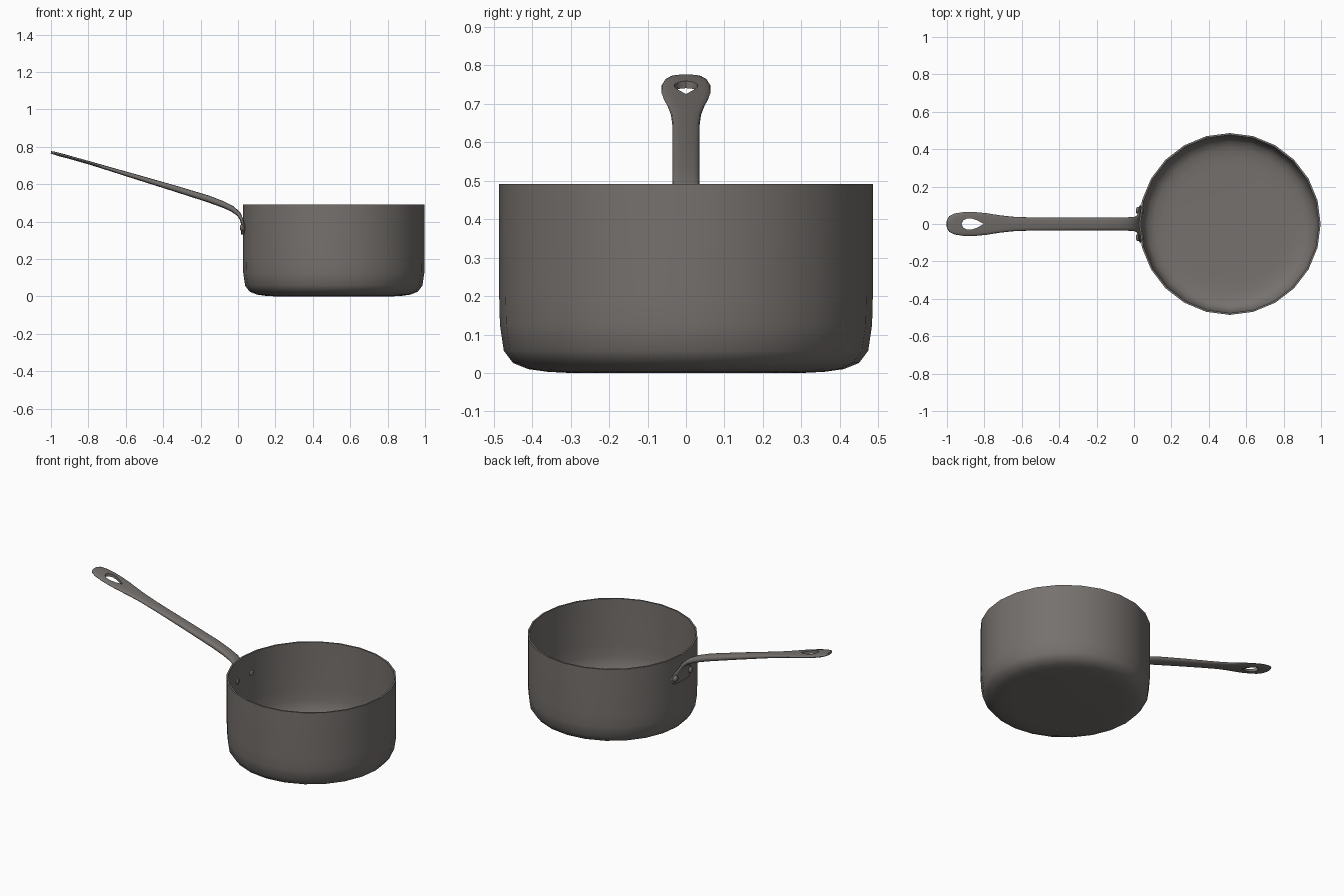
import bpy, bmesh, math
from mathutils import Vector

if "Cube" in bpy.data.objects:
    bpy.data.objects.remove(bpy.data.objects["Cube"])

CX, R, SIDES = 0.512, 0.486, 24

steel = bpy.data.materials.new("warm grey steel")
steel.diffuse_color = (0.18, 0.165, 0.155, 1)
steel.use_nodes = True
steel.node_tree.nodes["Principled BSDF"].inputs["Base Color"].default_value = steel.diffuse_color


def finish(name, bm, angle=40):
    bmesh.ops.recalc_face_normals(bm, faces=bm.faces[:])
    me = bpy.data.meshes.new(name)
    bm.to_mesh(me)
    bm.free()
    me.materials.append(steel)
    ob = bpy.data.objects.new(name, me)
    bpy.context.collection.objects.link(ob)
    smooth(ob, angle)
    return ob


def smooth(ob, angle):
    bpy.ops.object.select_all(action='DESELECT')
    ob.select_set(True)
    bpy.context.view_layer.objects.active = ob
    bpy.ops.object.shade_smooth_by_angle(angle=math.radians(angle))


def loft(bm, rings):
    """Bridge closed rings of points and cap both ends."""
    vs = [[bm.verts.new(p) for p in ring] for ring in rings]
    n = len(vs[0])
    for a, b in zip(vs, vs[1:]):
        for i in range(n):
            j = (i + 1) % n
            bm.faces.new((a[i], a[j], b[j], b[i]))
    bm.faces.new(vs[0])
    bm.faces.new(vs[-1])


# Pot: one profile from the outer base, over the rim, to the inner base
profile = [(0.30, 0.0), (0.36, 0.003), (0.41, 0.010), (0.45, 0.026), (0.474, 0.058),
           (0.484, 0.125), (R, 0.20), (R, 0.492), (R - 0.01, 0.492), (R - 0.01, 0.20),
           (0.474, 0.128), (0.463, 0.066), (0.441, 0.036), (0.405, 0.021), (0.36, 0.014), (0.30, 0.012)]
bm = bmesh.new()
loft(bm, [[(CX + r * math.cos(2 * math.pi * i / SIDES), r * math.sin(2 * math.pi * i / SIDES), z)
           for i in range(SIDES)] for r, z in profile])
finish("pot", bm)

# Handle: stations of x, z, half width, half thickness, from tip to mounting plate
stations = [(-1.0, 0.771, 0.022, 0.006), (-0.988, 0.768, 0.042, 0.008), (-0.96, 0.760, 0.056, 0.009),
            (-0.91, 0.747, 0.064, 0.009), (-0.85, 0.730, 0.064, 0.009), (-0.79, 0.713, 0.058, 0.009),
            (-0.72, 0.692, 0.047, 0.010), (-0.65, 0.671, 0.039, 0.011), (-0.55, 0.641, 0.035, 0.013),
            (-0.35, 0.581, 0.035, 0.016), (-0.16, 0.522, 0.035, 0.018), (-0.08, 0.492, 0.035, 0.017),
            (-0.03, 0.468, 0.036, 0.015), (0.003, 0.441, 0.038, 0.012), (0.018, 0.415, 0.048, 0.009),
            (0.022, 0.400, 0.070, 0.008), (0.023, 0.383, 0.095, 0.007), (0.023, 0.362, 0.104, 0.007),
            (0.023, 0.342, 0.094, 0.007), (0.023, 0.331, 0.072, 0.006)]
rings = []
for k, (x, z, w, t) in enumerate(stations):
    a, b = stations[max(k - 1, 0)], stations[min(k + 1, len(stations) - 1)]
    d = Vector((b[0] - a[0], 0, b[1] - a[1])).normalized()
    nrm = Vector((-d.z, 0, d.x))
    wrap = min(1, max(0, (0.45 - z) / 0.05))       # bend the plate round the pot wall
    ring = []
    for i in range(16):
        c, s = math.cos(math.pi * i / 8), math.sin(math.pi * i / 8)
        y = w * math.copysign(abs(c) ** 0.7, c)
        h = t * math.copysign(abs(s) ** 0.7, s)
        ring.append(Vector((x + wrap * (R - math.sqrt(R * R - y * y)), y, z)) + nrm * h)
    rings.append(ring)
bm = bmesh.new()
loft(bm, rings)
handle = finish("handle", bm, 50)

# Teardrop hanging hole
outline = [(-0.922, 0.0), (-0.914, 0.018), (-0.895, 0.029), (-0.870, 0.030), (-0.840, 0.020), (-0.802, 0.0)]
outline += [(x, -y) for x, y in outline[-2:0:-1]]
bm = bmesh.new()
loft(bm, [[(x, y, z) for x, y in outline] for z in (0.6, 0.9)])
cutter = finish("hole_cutter", bm)
cutter.hide_render = True
mod = handle.modifiers.new("hanging hole", 'BOOLEAN')
mod.operation, mod.solver, mod.object = 'DIFFERENCE', 'EXACT', cutter
bpy.context.view_layer.objects.active = handle
bpy.ops.object.modifier_apply(modifier=mod.name)
bpy.data.objects.remove(cutter)
smooth(handle, 50)

# Rivets: domed heads outside and inside the wall, joined by a shank
for side, label in ((1, "left"), (-1, "right")):
    ang = math.pi - side * math.asin(0.072 / R)
    out = Vector((math.cos(ang), math.sin(ang), 0))
    tan = Vector((-out.y, out.x, 0))
    rings = []
    for dist, r in ((0.021, 0.008), (0.018, 0.015), (0.010, 0.019), (0.0, 0.019),
                    (-0.015, 0.017), (-0.019, 0.014), (-0.021, 0.007)):
        o = Vector((CX, 0, 0.367)) + out * (R + dist)
        rings.append([o + r * (tan * math.cos(math.pi * i / 6) + Vector((0, 0, math.sin(math.pi * i / 6))))
                      for i in range(12)])
    bm = bmesh.new()
    loft(bm, rings)
    finish("rivet_" + label, bm, 60)
